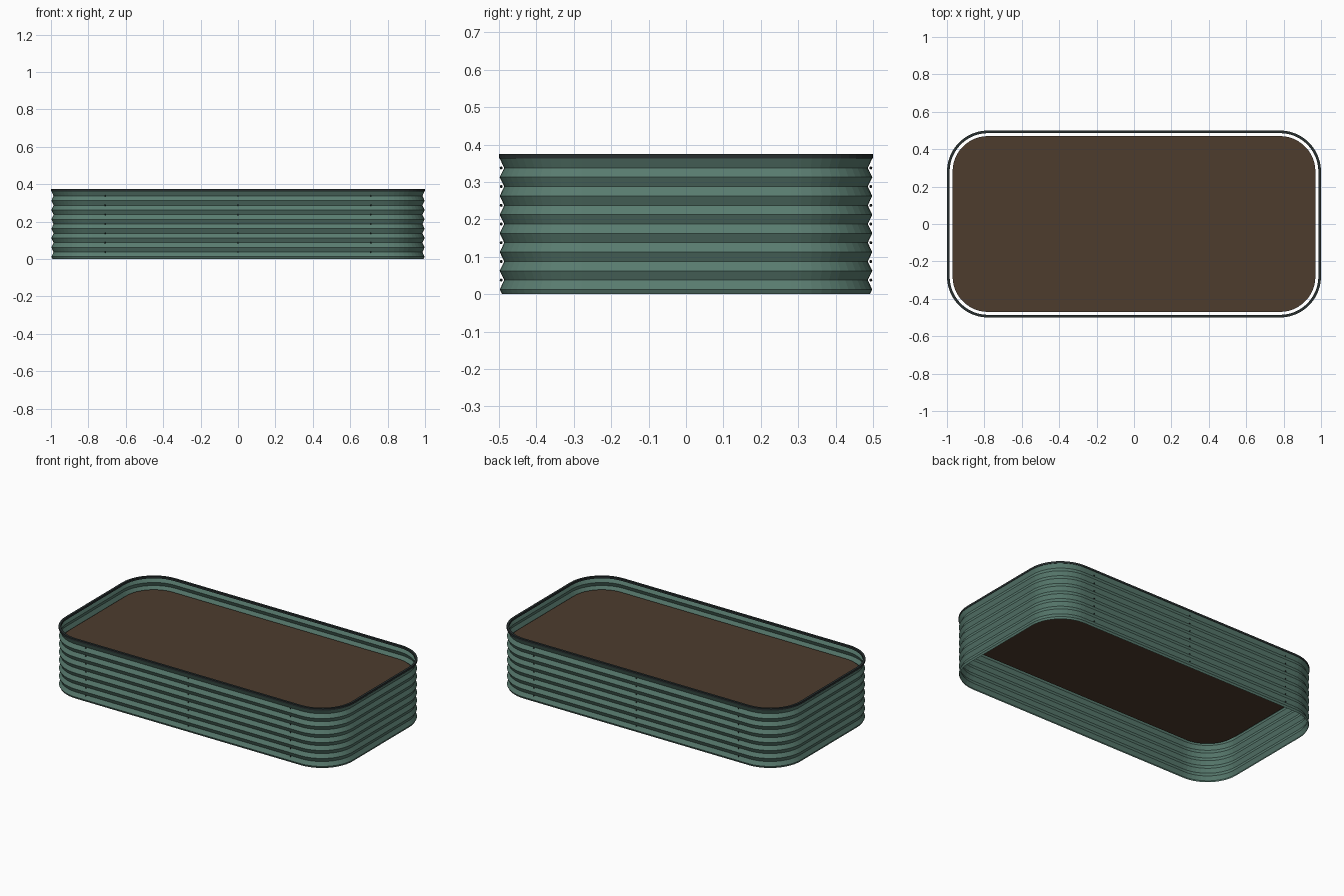
import bpy, bmesh, math

if "Cube" in bpy.data.objects:
    bpy.data.objects.remove(bpy.data.objects["Cube"])

def material(name, col):
    m = bpy.data.materials.new(name)
    m.diffuse_color = (*col, 1)
    m.use_nodes = True
    m.node_tree.nodes["Principled BSDF"].inputs["Base Color"].default_value = m.diffuse_color
    return m

green = material("green_steel", (0.10, 0.20, 0.16))
dark = material("dark_trim", (0.02, 0.028, 0.028))
earth = material("earth", (0.075, 0.045, 0.027))
R, SEG = 0.22, 12

def outline(inset):
    """Rounded rectangle, shrunk evenly by inset."""
    pts = []
    for i, (sx, sy) in enumerate([(1, 1), (-1, 1), (-1, -1), (1, -1)]):
        for k in range(SEG + 1):
            a = math.pi / 2 * (i + k / SEG)
            pts.append((sx * (1 - R) + (R - inset) * math.cos(a),
                        sy * (0.5 - R) + (R - inset) * math.sin(a)))
    return pts

def loft(name, profile, mat, closed=False, caps=False):
    """Sweep (inset, z) points around the outline."""
    bm = bmesh.new()
    rings = [[bm.verts.new((x, y, z)) for x, y in outline(i)] for i, z in profile]
    pairs = list(zip(rings, rings[1:]))
    if closed:
        pairs.append((rings[-1], rings[0]))
    n = len(rings[0])
    for a, b in pairs:
        for j in range(n):
            k = (j + 1) % n
            bm.faces.new((a[j], a[k], b[k], b[j]))
    if caps:
        bm.faces.new(rings[0][::-1])
        bm.faces.new(rings[-1])
    return finish(name, bm, mat)

def finish(name, bm, mat):
    me = bpy.data.meshes.new(name)
    bm.to_mesh(me)
    bm.free()
    me.materials.append(mat)
    ob = bpy.data.objects.new(name, me)
    bpy.context.collection.objects.link(ob)
    return ob

# corrugated wall: ridge and groove every quarter wave
wave = [(0.008 - 0.006 * math.sin(k * math.pi / 2), k * 0.0125) for k in range(31)]
loft("corrugated_wall", wave, green)

# flat rim around the top edge
loft("top_rim", [(0.0, 0.363), (0.0, 0.375), (0.014, 0.375), (0.014, 0.363)], dark, closed=True)

# soil slab
loft("soil", [(0.03, 0.24), (0.03, 0.30)], earth, caps=True)

# seam bolts in the grooves of both long sides
bm = bmesh.new()
for side in (-1, 1):
    for x in (-0.71, 0, 0.71):
        for k in range(7):
            v = bmesh.ops.create_uvsphere(bm, u_segments=8, v_segments=6, radius=0.004)["verts"]
            bmesh.ops.translate(bm, verts=v, vec=(x, side * 0.494, 0.0375 + 0.05 * k))
finish("seam_bolts", bm, dark)
